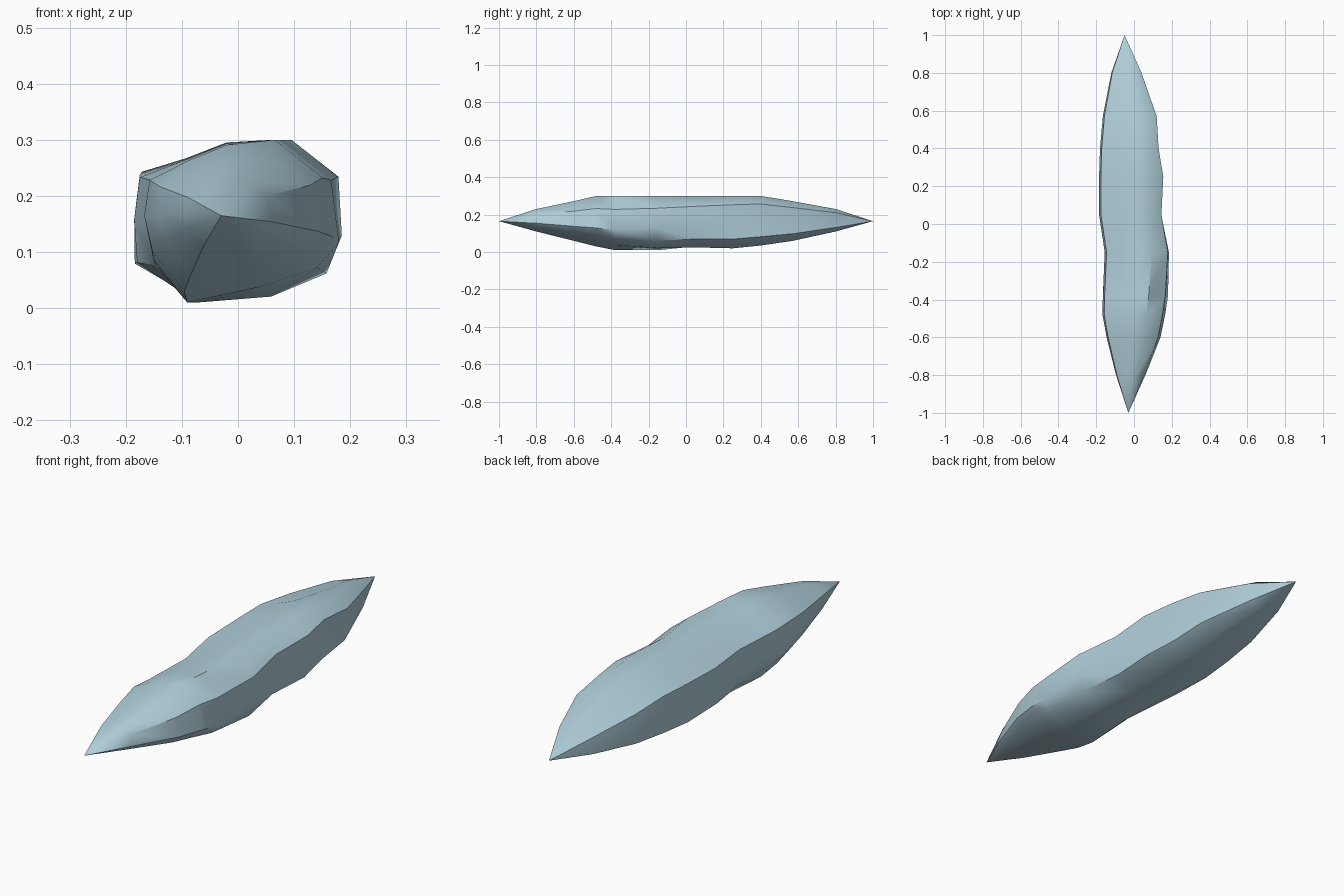
import bpy
import bmesh
import math

cube = bpy.data.objects.get("Cube")
if cube:
    bpy.data.objects.remove(cube, do_unlink=True)

# One pale ice colour
ice = bpy.data.materials.new("pale_ice_blue")
ice.use_nodes = True
colour = (0.44, 0.63, 0.71, 1.0)
ice.diffuse_color = colour
bsdf = next(n for n in ice.node_tree.nodes if n.type == 'BSDF_PRINCIPLED')
bsdf.inputs["Base Color"].default_value = colour
bsdf.inputs["Roughness"].default_value = 0.6

# Irregular cross-sections (x, z) of the front and back halves, clockwise from the keel
front_section = [(-.09, 0), (-.15, .08), (-.165, .15), (-.155, .22), (-.08, .26),
                 (-.01, .29), (.08, .30), (.17, .225), (.185, .11), (.145, .065), (.04, .03)]
back_section = [(-.09, .045), (-.185, .08), (-.185, .16), (-.175, .24), (-.09, .265),
                (-.01, .295), (.08, .30), (.155, .255), (.145, .175), (.14, .07), (.05, .02)]

# Stations along the body: y, left x, right x, bottom z, top z
stations = [(-.8, -.095, .06, .11, .23), (-.6, -.145, .14, .06, .272),
            (-.48, -.167, .165, .03, .30), (-.38, -.165, .18, .01, .30),
            (-.15, -.155, .185, .01, .30), (.05, -.185, .145, .025, .30),
            (.25, -.185, .155, .02, .30), (.4, -.18, .13, .035, .30),
            (.57, -.165, .12, .06, .272), (.8, -.12, .04, .11, .23)]


def fit(value, low, high, new_low, new_high):
    return new_low + (value - low) / (high - low) * (new_high - new_low)


def ring_points(y, left, right, bottom, top):
    """Blend the two sections, then fit the result to the station's extents."""
    t = min(1, max(0, (y + .4) / .7))
    pts = [(a[0] + (b[0] - a[0]) * t, a[1] + (b[1] - a[1]) * t)
           for a, b in zip(front_section, back_section)]
    xs, zs = [p[0] for p in pts], [p[1] for p in pts]
    return [(fit(x, min(xs), max(xs), left, right), y,
             fit(z, min(zs), max(zs), bottom, top)) for x, z in pts]


# Loft the rings and close both ends to points
bm = bmesh.new()
rings = [[bm.verts.new(p) for p in ring_points(*s)] for s in stations]
count = len(front_section)
for near, far in zip(rings, rings[1:]):
    for i in range(count):
        j = (i + 1) % count
        bm.faces.new((near[i], near[j], far[j], far[i]))
for tip, ring in (((-.03, -1, .165), rings[0]), ((-.05, 1, .165), rings[-1])):
    apex = bm.verts.new(tip)
    for i in range(count):
        bm.faces.new((apex, ring[i], ring[(i + 1) % count]))
bmesh.ops.recalc_face_normals(bm, faces=bm.faces)

mesh = bpy.data.meshes.new("ice_shard")
bm.to_mesh(mesh)
bm.free()
mesh.materials.append(ice)
shard = bpy.data.objects.new("ice_shard", mesh)
bpy.context.collection.objects.link(shard)

# Smooth flanks with crisp ridges
bpy.ops.object.select_all(action='DESELECT')
shard.select_set(True)
bpy.context.view_layer.objects.active = shard
bpy.ops.object.shade_smooth_by_angle(angle=math.radians(42))
